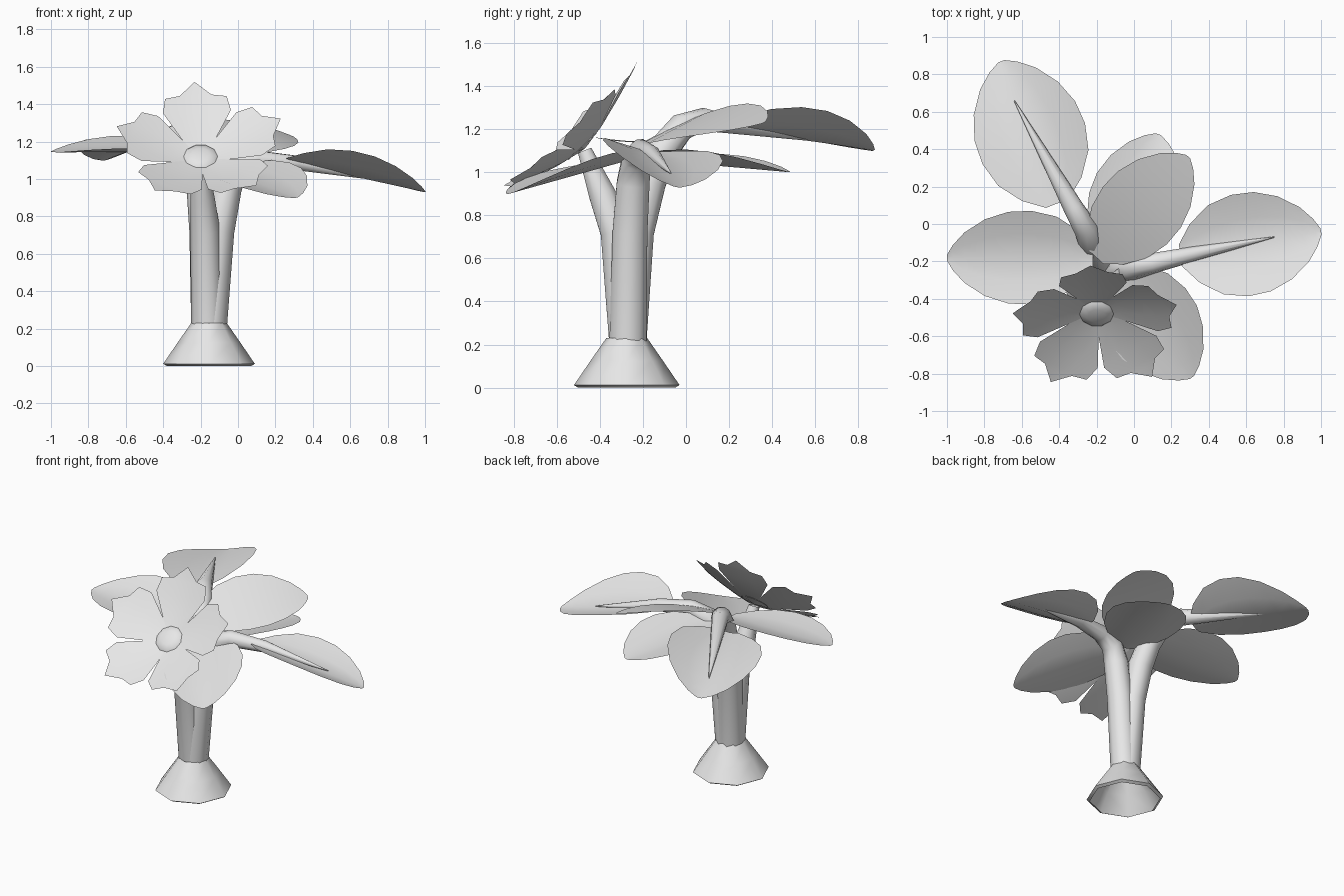
import bpy, bmesh, math
from mathutils import Vector

cube = bpy.data.objects.get("Cube")
if cube:
    bpy.data.objects.remove(cube, do_unlink=True)

grey = bpy.data.materials.new("light grey")
grey.use_nodes = True
COLOUR = (0.8, 0.8, 0.8, 1)
grey.diffuse_color = COLOUR
grey.node_tree.nodes["Principled BSDF"].inputs["Base Color"].default_value = COLOUR
Z = Vector((0, 0, 1))


def skin(name, rows, closed=False):
    """Join rows of points into one smooth sheet, or a tube when closed."""
    bm = bmesh.new()
    grid = [[bm.verts.new(p) for p in row] for row in rows]
    for low, high in zip(grid, grid[1:]):
        n = len(low)
        for i in range(n if closed else n - 1):
            j = (i + 1) % n
            bm.faces.new((low[i], low[j], high[j], high[i]))
    bmesh.ops.remove_doubles(bm, verts=bm.verts, dist=0.0005)
    mesh = bpy.data.meshes.new(name)
    bm.to_mesh(mesh)
    bm.free()
    mesh.materials.append(grey)
    obj = bpy.data.objects.new(name, mesh)
    bpy.context.collection.objects.link(obj)
    bpy.ops.object.select_all(action='DESELECT')
    obj.select_set(True)
    bpy.context.view_layer.objects.active = obj
    bpy.ops.object.shade_smooth_by_angle(angle=math.radians(50))
    return obj


def ring(centre, axis, radius, sides=10):
    turn = Z.rotation_difference(axis)
    return [centre + turn @ Vector((radius * math.cos(a), radius * math.sin(a), 0))
            for a in (math.tau * i / sides for i in range(sides))]


def tube(name, path):
    """Tapered stem through (point, radius) pairs."""
    pts = [Vector(p) for p, r in path]
    rows = []
    for i, (p, r) in enumerate(path):
        axis = pts[min(i + 1, len(pts) - 1)] - pts[max(i - 1, 0)]
        rows.append(ring(pts[i], axis, r))
    return skin(name, rows, closed=True)


# Width of a leaf along its length
LEAF = ((0, .22), (.1, .58), (.25, .88), (.42, 1), (.58, .98),
        (.74, .82), (.88, .54), (.96, .27), (1, .06))


def leaf(name, base, tip, half, arch, roll, fold):
    """Leaf along a midrib, with both edges raised by fold and tilted by roll."""
    base, tip = Vector(base), Vector(tip)
    side = Z.cross(tip - base).normalized()
    rows = []
    for t, w in LEAF:
        mid = base.lerp(tip, t) + Z * arch * 4 * t * (1 - t)
        rows.append([mid + side * half * w * s + Z * (roll * w * s + fold * abs(w * s) ** 1.5)
                     for s in (1, .5, 0, -.5, -1)])
    return skin(name, rows)


# Flared foot, open underneath
foot_at = Vector((-.155, -.275, 0))
skin("foot", [ring(foot_at + Z * h, Z, r, 8) for r, h in
              ((.225, 0), (.245, .012), (.168, .125), (.095, .23))], closed=True)

# Three stems rising from the foot
tube("flower_stem", (((-.16, -.27, .2), .09), ((-.175, -.32, .72), .08),
                     ((-.19, -.39, .9), .065), ((-.2, -.47, 1.1), .035)))
tube("side_stem", (((-.15, -.27, .2), .09), ((-.105, -.26, .72), .085),
                   ((-.06, -.245, .95), .08), ((-.01, -.23, 1.06), .07),
                   ((.1, -.21, 1.1), .055), ((.32, -.16, 1.085), .04),
                   ((.75, -.07, .995), .003)))
tube("back_stem", (((-.16, -.27, .2), .09), ((-.18, -.225, .72), .08),
                   ((-.195, -.17, .95), .08), ((-.22, -.11, 1.1), .075),
                   ((-.26, -.02, 1.21), .065), ((-.32, .08, 1.245), .055),
                   ((-.64, .66, 1.14), .003)))

# Leaves around the crown
leaf("back_leaf", (-.41, .11, 1.19), (-.71, .87, 1.1), .295, .01, -.045, .095)
leaf("right_leaf", (-.22, -.18, 1.14), (-1, -.18, 1.145), .25, .0, -.035, .055)
leaf("upper_leaf", (-.2, -.18, 1.15), (.29, .36, 1.23), .23, .045, .08, .0)
leaf("left_leaf", (.25, -.17, 1.095), (1, -.04, .93), .275, .0, -.035, .09)
leaf("lower_leaf", (-.1, -.2, 1.06), (.13, .48, 1), .25, .0, -.01, .06)
leaf("front_leaf", (-.1, -.25, 1.06), (.31, -.82, .9), .25, .0, .04, .055)

# Flower: five cupped petals, each ending in three points
heart = Vector((-.2, -.47, 1.11))
up = Vector((0, .73, .68))
out = Vector((0, -.68, .73))
PETAL = ((0, .02, .02), (.13, .13, .094), (.28, .28, .182), (.37, .365, .165),
         (.405, .385, .085), (.462, .462, 0))


def petal_point(angle, radius, across):
    cup = .13 * (math.hypot(radius, across) / .46) ** 1.4
    x = radius * math.cos(angle) - across * math.sin(angle)
    y = radius * math.sin(angle) + across * math.cos(angle)
    return heart + Vector((x, 0, 0)) + up * y + out * cup


for k in range(5):
    a = math.radians(94 + 72 * k)
    rows = [[petal_point(a, edge, w), petal_point(a, mid, w * .4),
             petal_point(a, mid, -w * .4), petal_point(a, edge, -w)]
            for mid, edge, w in PETAL]
    skin(f"petal_{k + 1}", rows)

# Domed flower centre
skin("flower_centre", [ring(heart + out * (.025 * math.sin(e) + .012), out, .095 * math.cos(e))
                       for e in (math.radians(d) for d in (0, 30, 60, 90))], closed=True)
